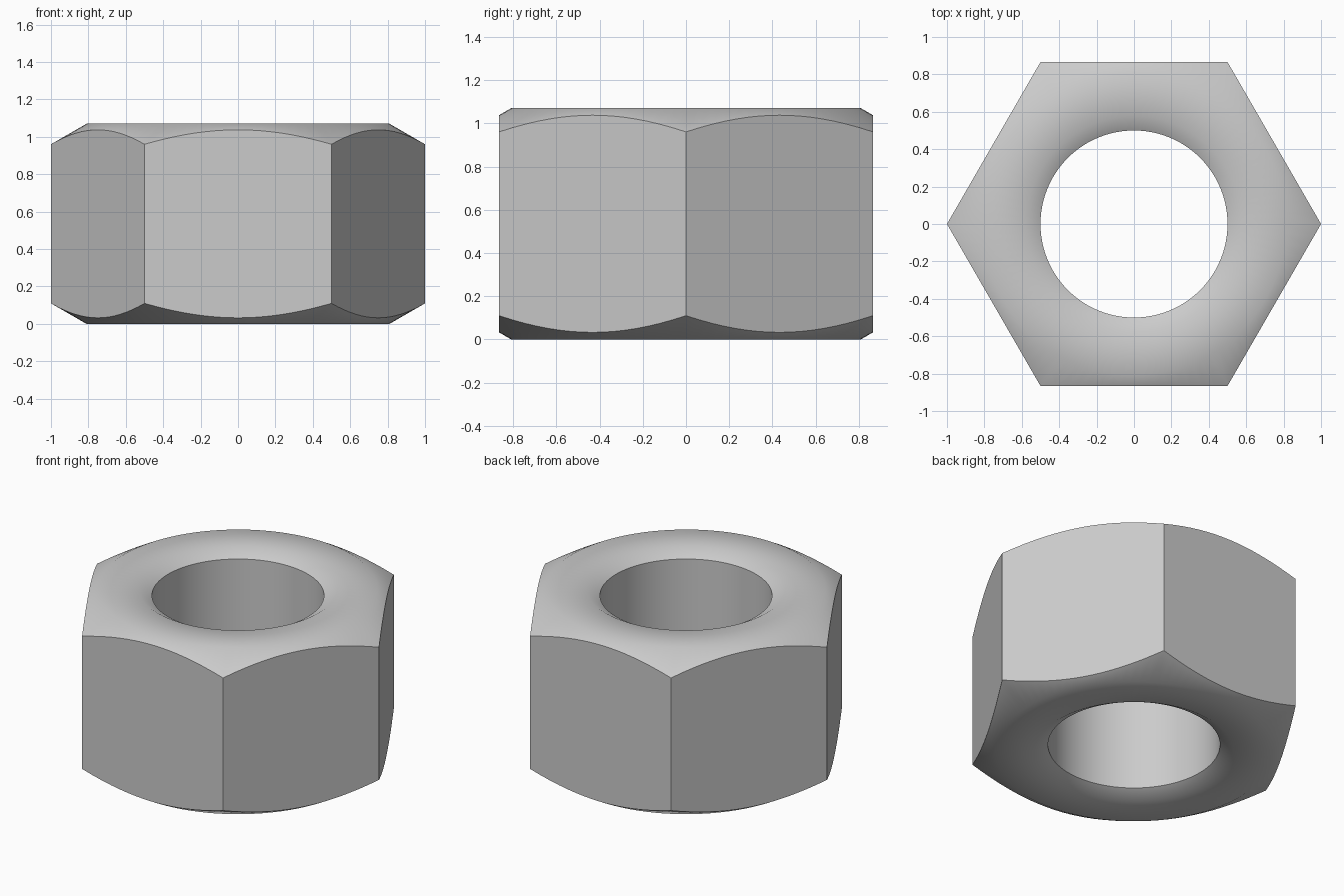
import bpy, bmesh, math

if "Cube" in bpy.data.objects:
    bpy.data.objects.remove(bpy.data.objects["Cube"])

HEIGHT = 1.07
BORE, SINK, FACE = 0.5, 0.577, 0.81     # bore, countersink rim, chamfer start radii
SLOPE = math.tan(math.radians(30))
SEGMENTS = 96

steel = bpy.data.materials.new("steel grey")
steel.diffuse_color = (0.6, 0.6, 0.6, 1)
steel.use_nodes = True
steel.node_tree.nodes["Principled BSDF"].inputs["Base Color"].default_value = steel.diffuse_color


def hex_radius(a):
    """Distance from the axis to the hexagon outline at angle a."""
    return math.cos(math.pi / 6) / math.cos(a % (math.pi / 3) - math.pi / 6)


# Closed section swept round the axis, its outer edge following the hexagon
bm = bmesh.new()
columns = []
for i in range(SEGMENTS):
    a = 2 * math.pi * i / SEGMENTS
    r = hex_radius(a)
    lower = [(BORE, (SINK - BORE) * SLOPE), (SINK, 0), (FACE, 0), (r, (r - FACE) * SLOPE)]
    section = lower + [(p, HEIGHT - z) for p, z in reversed(lower)]
    columns.append([bm.verts.new((p * math.cos(a), p * math.sin(a), z)) for p, z in section])

for i, col in enumerate(columns):
    nxt = columns[(i + 1) % SEGMENTS]
    for j in range(len(col)):
        k = (j + 1) % len(col)
        bm.faces.new((col[j], nxt[j], nxt[k], col[k]))
bmesh.ops.recalc_face_normals(bm, faces=bm.faces)

mesh = bpy.data.meshes.new("hex_nut")
bm.to_mesh(mesh)
bm.free()
mesh.materials.append(steel)
nut = bpy.data.objects.new("hex_nut", mesh)
bpy.context.collection.objects.link(nut)

# Blend the shallow chamfers, keep the wall and bore edges sharp
bpy.context.view_layer.objects.active = nut
nut.select_set(True)
bpy.ops.object.shade_smooth_by_angle(angle=math.radians(35))
